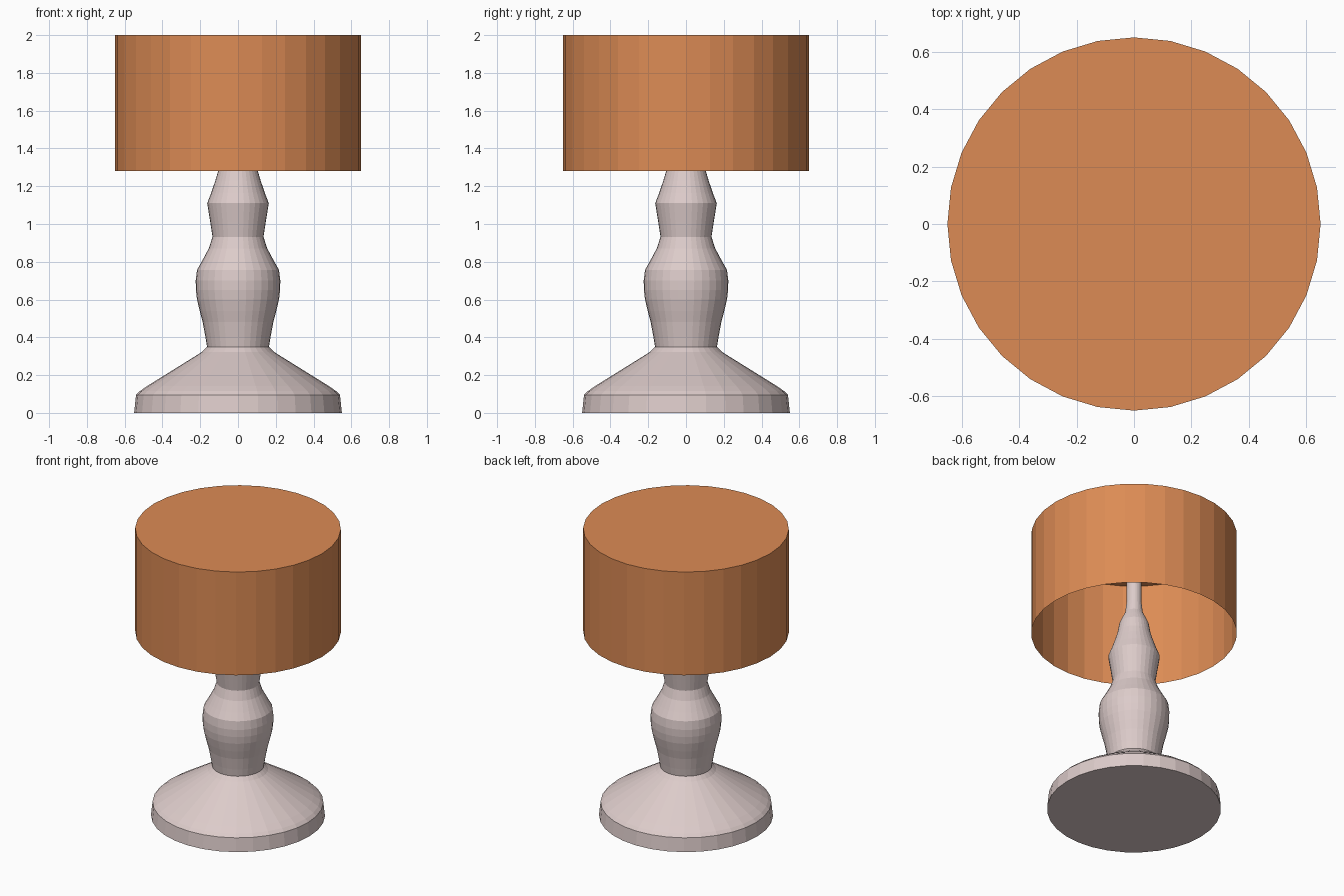
import bpy, bmesh
from math import pi

if "Cube" in bpy.data.objects:
    bpy.data.objects.remove(bpy.data.objects["Cube"])

SIDES = 32


def material(name, color):
    mat = bpy.data.materials.new(name)
    mat.diffuse_color = (*color, 1)
    mat.use_nodes = True
    mat.node_tree.nodes["Principled BSDF"].inputs["Base Color"].default_value = mat.diffuse_color
    return mat


def lathe(name, profile, mat, cap_bottom=False, cap_top=False):
    """Spin a (radius, z) profile, listed bottom to top, about the z axis."""
    bm = bmesh.new()
    verts = [bm.verts.new((r, 0, z)) for r, z in profile]
    edges = [bm.edges.new(pair) for pair in zip(verts, verts[1:])]
    bmesh.ops.spin(bm, geom=verts + edges, cent=(0, 0, 0), axis=(0, 0, 1),
                   angle=2 * pi, steps=SIDES, use_duplicate=False)
    bmesh.ops.remove_doubles(bm, verts=bm.verts, dist=1e-4)
    for wanted, z in ((cap_bottom, profile[0][1]), (cap_top, profile[-1][1])):
        if wanted:
            rim = [e for e in bm.edges if e.is_boundary
                   and all(abs(v.co.z - z) < 1e-4 for v in e.verts)]
            bmesh.ops.contextual_create(bm, geom=rim)
    bmesh.ops.recalc_face_normals(bm, faces=bm.faces)
    mesh = bpy.data.meshes.new(name)
    bm.to_mesh(mesh)
    bm.free()
    mesh.materials.append(mat)
    obj = bpy.data.objects.new(name, mesh)
    bpy.context.collection.objects.link(obj)
    return obj


ceramic = material("pale_ceramic", (0.72, 0.60, 0.59))
fabric = material("orange_fabric", (0.72, 0.26, 0.09))

# Turned foot and stem, the thin neck running up inside the shade
lathe("lamp_base", [
    (0.55, 0), (0.54, 0.095), (0.52, 0.115), (0.48, 0.143), (0.19, 0.323),
    (0.164, 0.349),
    (0.172, 0.40), (0.187, 0.48), (0.203, 0.54), (0.217, 0.60),
    (0.223, 0.65), (0.224, 0.70), (0.217, 0.757), (0.19, 0.805),
    (0.155, 0.87), (0.135, 0.932),
    (0.147, 1.01), (0.163, 1.11),
    (0.142, 1.165), (0.12, 1.23), (0.105, 1.28), (0.093, 1.35),
    (0.075, 1.39), (0.056, 1.43), (0.048, 1.50), (0.045, 1.99),
], ceramic, cap_bottom=True, cap_top=True)

# Drum shade, open underneath and closed on top
lathe("lamp_shade", [(0.65, 1.28), (0.65, 2.0)], fabric, cap_top=True)
